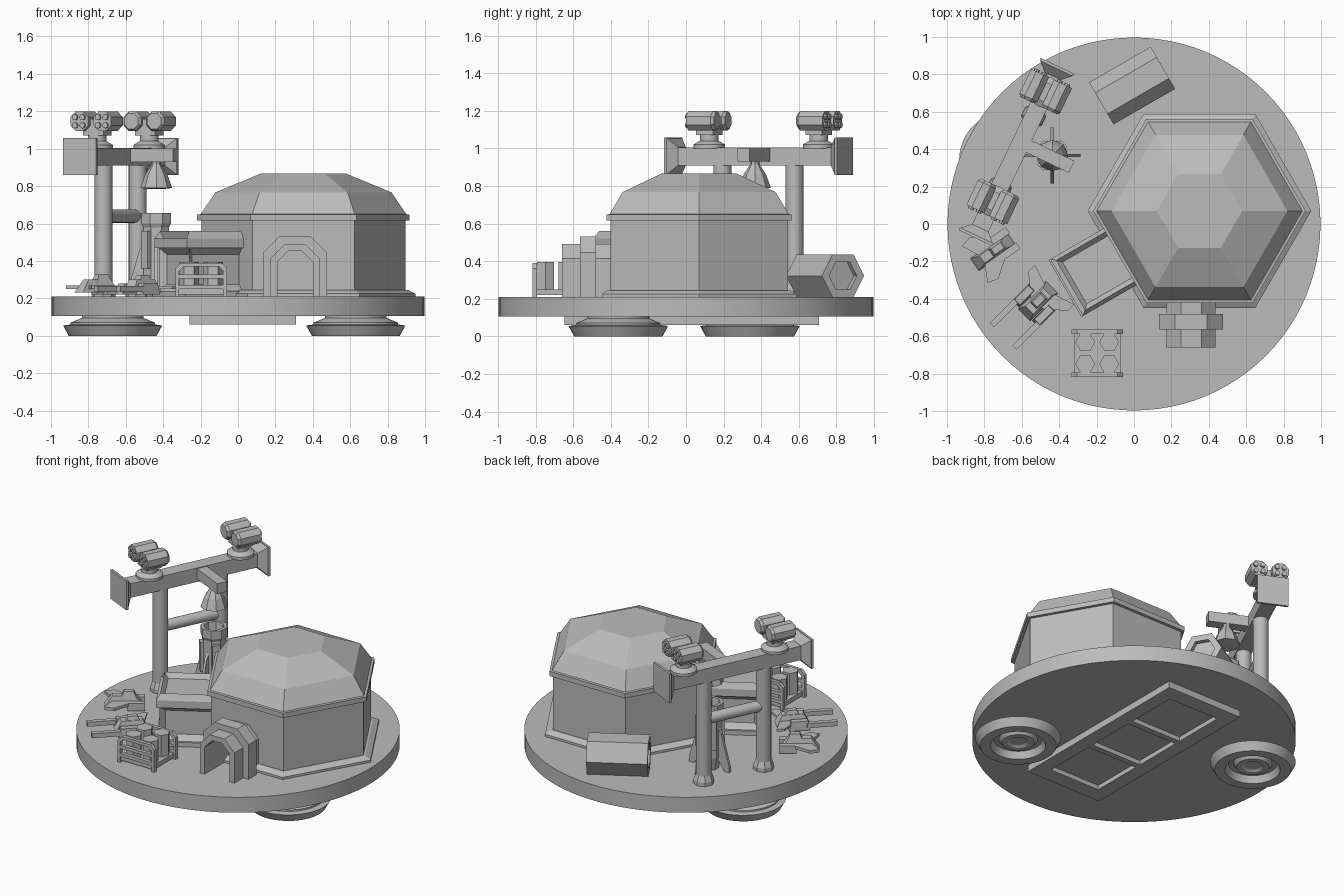
import bpy, bmesh
from math import radians, cos, sin, pi
from mathutils import Matrix, Vector

if "Cube" in bpy.data.objects:
    bpy.data.objects.remove(bpy.data.objects["Cube"])

GREY = (0.5, 0.5, 0.5, 1)
mat = bpy.data.materials.new("plain grey")
mat.use_nodes = True
mat.diffuse_color = GREY
mat.node_tree.nodes["Principled BSDF"].inputs["Base Color"].default_value = GREY


def at(x=0, y=0, z=0, turn=0):
    return Matrix.Translation((x, y, z)) @ Matrix.Rotation(radians(turn), 4, 'Z')


def tilt(axis, angle=90):
    return Matrix.Rotation(radians(angle), 4, axis)


def finish(name, bm, m, smooth=False):
    bmesh.ops.recalc_face_normals(bm, faces=bm.faces)
    me = bpy.data.meshes.new(name)
    bm.to_mesh(me)
    bm.free()
    me.transform(m)
    me.materials.append(mat)
    if smooth:
        me.polygons.foreach_set("use_smooth", [True] * len(me.polygons))
        me.set_sharp_from_angle(angle=radians(30))
    ob = bpy.data.objects.new(name, me)
    bpy.context.scene.collection.objects.link(ob)
    return ob


def loft(name, n, profile, m=Matrix(), phase=0, smooth=False):
    """Rings of n sides through (radius, height) points, capped at both ends."""
    bm = bmesh.new()
    rings = []
    for r, z in profile:
        angles = [radians(phase) + 2 * pi * i / n for i in range(n)]
        rings.append([bm.verts.new((r * cos(a), r * sin(a), z)) for a in angles])
    for lo, hi in zip(rings, rings[1:]):
        for i in range(n):
            j = (i + 1) % n
            bm.faces.new((lo[i], lo[j], hi[j], hi[i]))
    bm.faces.new(rings[0])
    bm.faces.new(rings[-1])
    return finish(name, bm, m, smooth)


def prism(name, outline, a, b, m=Matrix()):
    """Flat outline extruded along local z."""
    bm = bmesh.new()
    base = bm.faces.new([bm.verts.new((x, y, a)) for x, y in outline])
    out = bmesh.ops.extrude_face_region(bm, geom=[base])["geom"]
    for v in out:
        if isinstance(v, bmesh.types.BMVert):
            v.co.z = b
    return finish(name, bm, m)


def box(name, x, y, z, m=Matrix(), taper=1, inset=None, sides=False):
    """Box from (low, high) ranges; optional tapered top and inset top or sides."""
    bm = bmesh.new()
    bmesh.ops.create_cube(bm, size=1)
    for v in bm.verts:
        k = taper if v.co.z > 0 else 1
        v.co = Vector((sum(x) / 2 + v.co.x * k * (x[1] - x[0]),
                       sum(y) / 2 + v.co.y * k * (y[1] - y[0]),
                       sum(z) / 2 + v.co.z * (z[1] - z[0])))
    if inset:
        bm.normal_update()
        pick = [f for f in bm.faces if (abs(f.normal.z) < 0.5 if sides else f.normal.z > 0.5)]
        bmesh.ops.inset_individual(bm, faces=pick, thickness=inset[0], depth=-inset[1])
    return finish(name, bm, m)


def arch(hw, h, c, t):
    """Chamfered doorway outline of half width hw, height h and thickness t."""
    def half(w, top, k):
        return [(-w, 0), (-w, top - k), (-w + k, top), (w - k, top), (w, top - k), (w, 0)]
    return half(hw, h, c) + half(hw - t, h - t, c * 0.8)[::-1]


# Round platform
loft("platform", 96, [(0.997, 0.105), (0.997, 0.21)], smooth=True)

# Round feet with hollow undersides
for side, (x, y) in {"right": (-0.67, 0.34), "left": (0.63, -0.36)}.items():
    loft(side + "_foot", 48, [(0.05, 0.03), (0.065, 0.02), (0.1, 0.02), (0.12, 0.045), (0.15, 0.045),
         (0.17, 0), (0.235, 0), (0.265, 0.055), (0.225, 0.06), (0.225, 0.07), (0.165, 0.095),
         (0.165, 0.107)], at(x, y), smooth=True)

# Underside hatch with three sunken panels
hatch = at(0.025, 0.03)
for s in (-1, 1):
    box("hatch_side", sorted((s * 0.285, s * 0.19)), (-0.677, 0.677), (0.06, 0.106), hatch)
    box("hatch_end", (-0.19, 0.19), sorted((s * 0.677, s * 0.57)), (0.06, 0.106), hatch)
    box("hatch_divider", (-0.19, 0.19), sorted((s * 0.17, s * 0.21)), (0.06, 0.106), hatch)
box("hatch_panel", (-0.19, 0.19), (-0.57, 0.57), (0.09, 0.106), hatch)

# Six sided main building with domed roof
loft("main_building", 6, [(0.598, 0.2), (0.598, 0.225), (0.56, 0.245), (0.545, 0.245), (0.545, 0.615),
     (0.568, 0.615), (0.568, 0.648), (0.55, 0.65), (0.47, 0.767), (0.228, 0.867)], at(0.35, 0.07))

# Entrance tunnel
door = at(0.305, 0, 0.2) @ tilt('X')
prism("entrance_tunnel", arch(0.13, 0.29, 0.075, 0.035), 0.38, 0.66, door)
prism("entrance_band", arch(0.17, 0.33, 0.085, 0.06), 0.48, 0.565, door)

# Annex with recessed windows and a sunken roof
annex = at(0.35, 0.07, 0, 210)
box("annex_base", (0.42, 0.83), (-0.175, 0.175), (0.2, 0.24), annex)
box("annex_walls", (0.42, 0.8), (-0.16, 0.16), (0.24, 0.47), annex, inset=(0.05, 0.03), sides=True)
box("annex_eaves", (0.42, 0.82), (-0.175, 0.175), (0.47, 0.52), annex)
box("annex_roof", (0.42, 0.82), (-0.175, 0.175), (0.52, 0.56), annex, 0.88, (0.035, 0.03))

# Six sided cargo container lying on its side
loft("cargo_container", 6, [(0.085, -0.16), (0.085, -0.19), (0.13, -0.19), (0.13, 0.19), (0.085, 0.19),
     (0.085, 0.16)], at(-0.01, 0.74, 0.322, 30) @ tilt('Y'), 90)

# Barrel rack
rack = at(-0.197, -0.69)
box("rack_tray", (-0.125, 0.125), (-0.115, 0.115), (0.22, 0.25), rack)
for s in (-1, 1):
    prism("rack_frame", arch(0.138, 0.18, 0.03, 0.02), -0.012, 0.012,
          rack @ at(0, s * 0.115, 0.21) @ tilt('X'))
    for z in (0.25, 0.305):
        box("rack_rail", (-0.138, 0.138), (s * 0.115 - 0.012, s * 0.115 + 0.012), (z, z + 0.022), rack)
    for t in (-1, 1):
        loft("barrel", 6, [(0.053, 0.24), (0.053, 0.395)], rack @ at(s * 0.064, t * 0.058))

# Gantry beam, end plates, columns and cross bar
gantry = at(-0.628, 0.385, 0, 64.5)
box("gantry_beam", (-0.49, 0.49), (-0.048, 0.048), (0.91, 1.005), gantry)
for s in (-1, 1):
    end = gantry @ at(s * 0.45, 0, 0.958) @ tilt('Y', s * 90)
    loft("beam_end", 4, [(0.068, 0), (0.135, 0.045), (0.14, 0.045), (0.14, 0.06)], end, 45)
    post = gantry @ at(s * 0.212)
    loft("gantry_column", 16, [(0.048, 0.2), (0.048, 0.92)], post, smooth=True)
    loft("column_foot", 8, [(0.065, 0.2), (0.065, 0.235), (0.05, 0.275)], post, 22.5)
loft("cross_bar", 16, [(0.036, -0.212), (0.036, 0.212)], gantry @ at(0, 0, 0.64) @ tilt('Y'), smooth=True)

# Twin pod turrets facing outward
for s, x in ((-1, -0.29), (1, 0.355)):
    turret = gantry @ at(x, 0, 0, 0 if s > 0 else 180)
    loft("turret_base", 20, [(0.085, 1.0), (0.085, 1.02), (0.05, 1.04), (0.05, 1.1)], turret, smooth=True)
    box("turret_yoke", (-0.05, 0.05), (-0.06, 0.06), (1.07, 1.16), turret)
    for t in (-1, 1):
        pod = turret @ at(-0.08, t * 0.068, 1.147) @ tilt('Y')
        loft("turret_pod", 8, [(0.045, 0), (0.057, 0.015), (0.057, 0.16)], pod, 22.5)
        for u in (-0.022, 0.022):
            for v in (-0.022, 0.022):
                loft("pod_barrel", 8, [(0.016, 0.15), (0.016, 0.172)], pod @ at(u, v))

# Service arm with nozzle
box("service_arm", (0.02, 0.09), (-0.3, -0.03), (0.93, 1.0), gantry)
rocket = at(-0.437, 0.366)
loft("arm_nozzle", 8, [(0.045, 0.785), (0.085, 0.79), (0.06, 0.86), (0.025, 0.915), (0.025, 0.94)], rocket)

# Rocket with an open top, side panels and fins
loft("rocket_body", 8, [(0.055, 0.21), (0.075, 0.3), (0.075, 0.58), (0.085, 0.6), (0.085, 0.655),
     (0.065, 0.655), (0.055, 0.56)], rocket, 22.5)
for a in range(0, 360, 90):
    prism("rocket_fin", [(0.05, 0.52), (0.09, 0.46), (0.15, 0.25), (0.15, 0.21), (0.115, 0.21), (0.05, 0.3)],
          -0.009, 0.009, rocket @ at(turn=a) @ tilt('X'))
    box("rocket_panel", (0.06, 0.09), (-0.025, 0.025), (0.36, 0.56), rocket @ at(turn=a + 45))

# Small twin pronged craft
prong = at(-0.53, -0.43, 0, 225)
box("prong_craft_hull", (-0.13, 0.08), (-0.045, 0.045), (0.23, 0.3), prong, 0.65)
box("prong_craft_cabin", (-0.08, 0.02), (-0.03, 0.03), (0.28, 0.325), prong, 0.6)
for s in (-1, 1):
    box("craft_prong", (0.05, 0.24), (s * 0.085 - 0.016, s * 0.085 + 0.016), (0.235, 0.265), prong)
    box("craft_engine", (-0.06, 0.07), (s * 0.075 - 0.025, s * 0.075 + 0.025), (0.22, 0.28), prong, 0.8)
    prism("prong_craft_wing", [(0.0, s * 0.03), (-0.1, s * 0.15), (-0.15, s * 0.15), (-0.11, s * 0.03)],
          0.25, 0.265, prong)

# Small swept wing craft
swept = at(-0.77, -0.16, 0, 215)
box("swept_craft_hull", (-0.14, 0.1), (-0.04, 0.04), (0.23, 0.3), swept, 0.6)
box("swept_craft_cabin", (-0.1, 0.0), (-0.03, 0.03), (0.28, 0.33), swept, 0.6)
for s in (-1, 1):
    prism("swept_craft_wing", [(0.05, s * 0.02), (0.1, s * 0.12), (0.04, s * 0.135), (-0.1, s * 0.03)],
          0.25, 0.27, swept)
    box("swept_craft_engine", (-0.15, -0.04), (s * 0.05 - 0.02, s * 0.05 + 0.02), (0.22, 0.27), swept)
